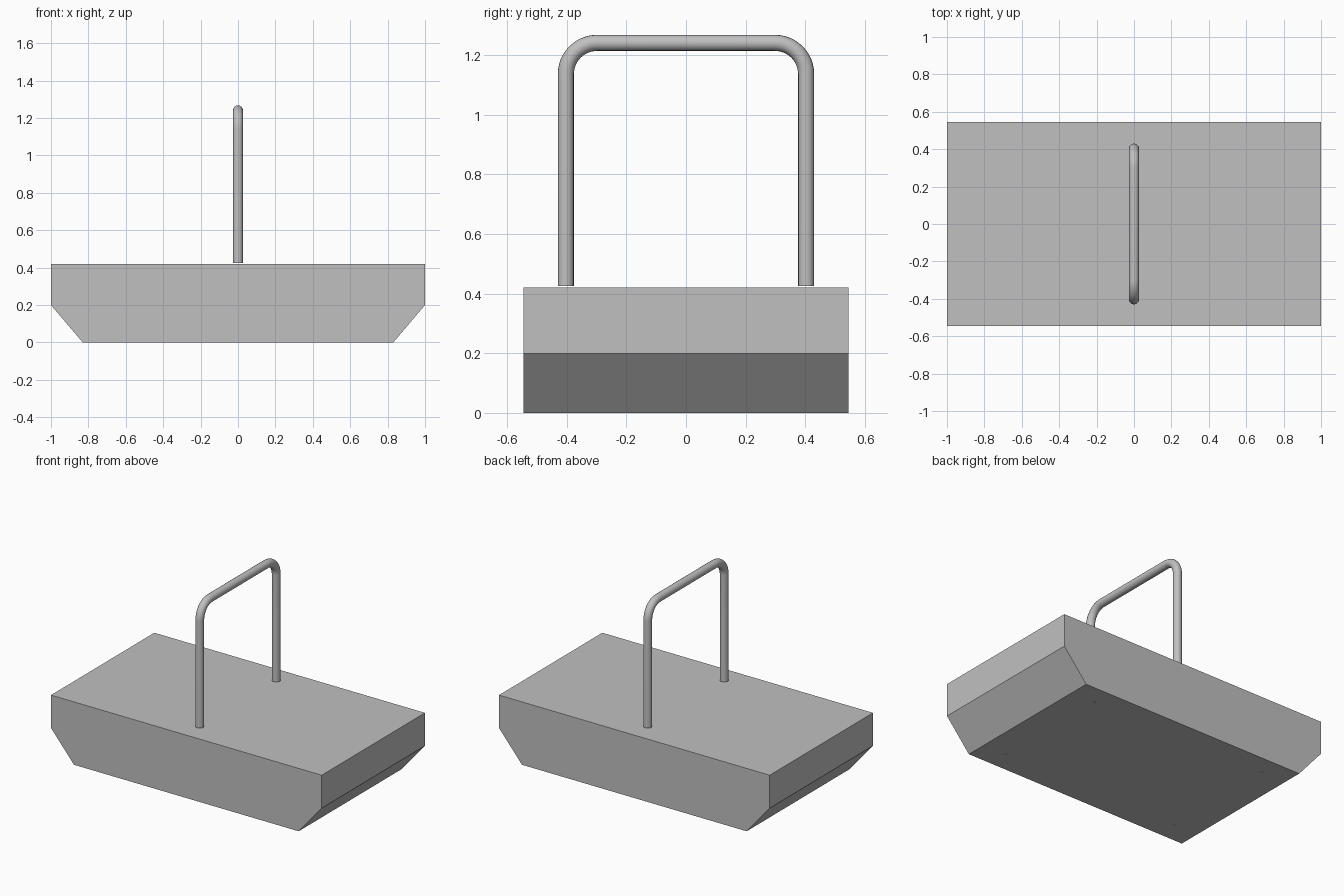
import bpy
import bmesh
from math import sin, cos, pi
from mathutils import Matrix

cube = bpy.data.objects.get("Cube")
if cube:
    bpy.data.objects.remove(cube, do_unlink=True)


def make_material(name, rgb):
    mat = bpy.data.materials.new(name)
    mat.use_nodes = True
    colour = (*rgb, 1.0)
    mat.diffuse_color = colour
    mat.node_tree.nodes["Principled BSDF"].inputs["Base Color"].default_value = colour
    return mat


def add_object(name, data, mat):
    obj = bpy.data.objects.new(name, data)
    bpy.context.collection.objects.link(obj)
    data.materials.append(mat)
    return obj


grey = make_material("plain grey", (0.53, 0.53, 0.53))

# Hull-shaped body: side profile extruded across the depth
half_depth = 0.545
profile = [(-0.83, 0), (0.83, 0), (1, 0.2), (1, 0.42), (-1, 0.42), (-1, 0.2)]
bm = bmesh.new()
face = bm.faces.new([bm.verts.new((x, -half_depth, z)) for x, z in profile])
result = bmesh.ops.extrude_face_region(bm, geom=[face])
moved = [v for v in result["geom"] if isinstance(v, bmesh.types.BMVert)]
bmesh.ops.translate(bm, verts=moved, vec=(0, 2 * half_depth, 0))
bmesh.ops.recalc_face_normals(bm, faces=bm.faces)
mesh = bpy.data.meshes.new("body")
bm.to_mesh(mesh)
bm.free()
add_object("body", mesh, grey)

# Tubular carrying handle with rounded corners
leg_y, top_z, foot_z, bend = 0.403, 1.241, 0.425, 0.105
steps = 12
half = [(leg_y, foot_z)]
for i in range(steps + 1):
    a = i / steps * pi / 2
    half.append((leg_y - bend + bend * cos(a), top_z - bend + bend * sin(a)))
path = half + [(-y, z) for y, z in reversed(half)]

curve = bpy.data.curves.new("handle", "CURVE")
curve.dimensions = "3D"
curve.bevel_depth = 0.027
curve.bevel_resolution = 6
curve.use_fill_caps = True
spline = curve.splines.new("POLY")
spline.points.add(len(path) - 1)
for point, (y, z) in zip(spline.points, path):
    point.co = (0, y, z, 1)
handle = add_object("handle", curve, grey)
bpy.ops.object.select_all(action="DESELECT")
handle.select_set(True)
bpy.context.view_layer.objects.active = handle
bpy.ops.object.convert(target="MESH")
bpy.ops.object.shade_smooth_by_angle()

# Tiny studs set almost flush in the underside
for sx, x_name in ((1, "left"), (-1, "right")):
    for sy, y_name in ((-1, "front"), (1, "back")):
        name = f"{y_name}_{x_name}_stud"
        bm = bmesh.new()
        bmesh.ops.create_cone(bm, cap_ends=True, segments=16, radius1=0.014,
                              radius2=0.014, depth=0.006,
                              matrix=Matrix.Translation((sx * 0.654, sy * 0.405, 0.002)))
        mesh = bpy.data.meshes.new(name)
        bm.to_mesh(mesh)
        bm.free()
        add_object(name, mesh, grey)
